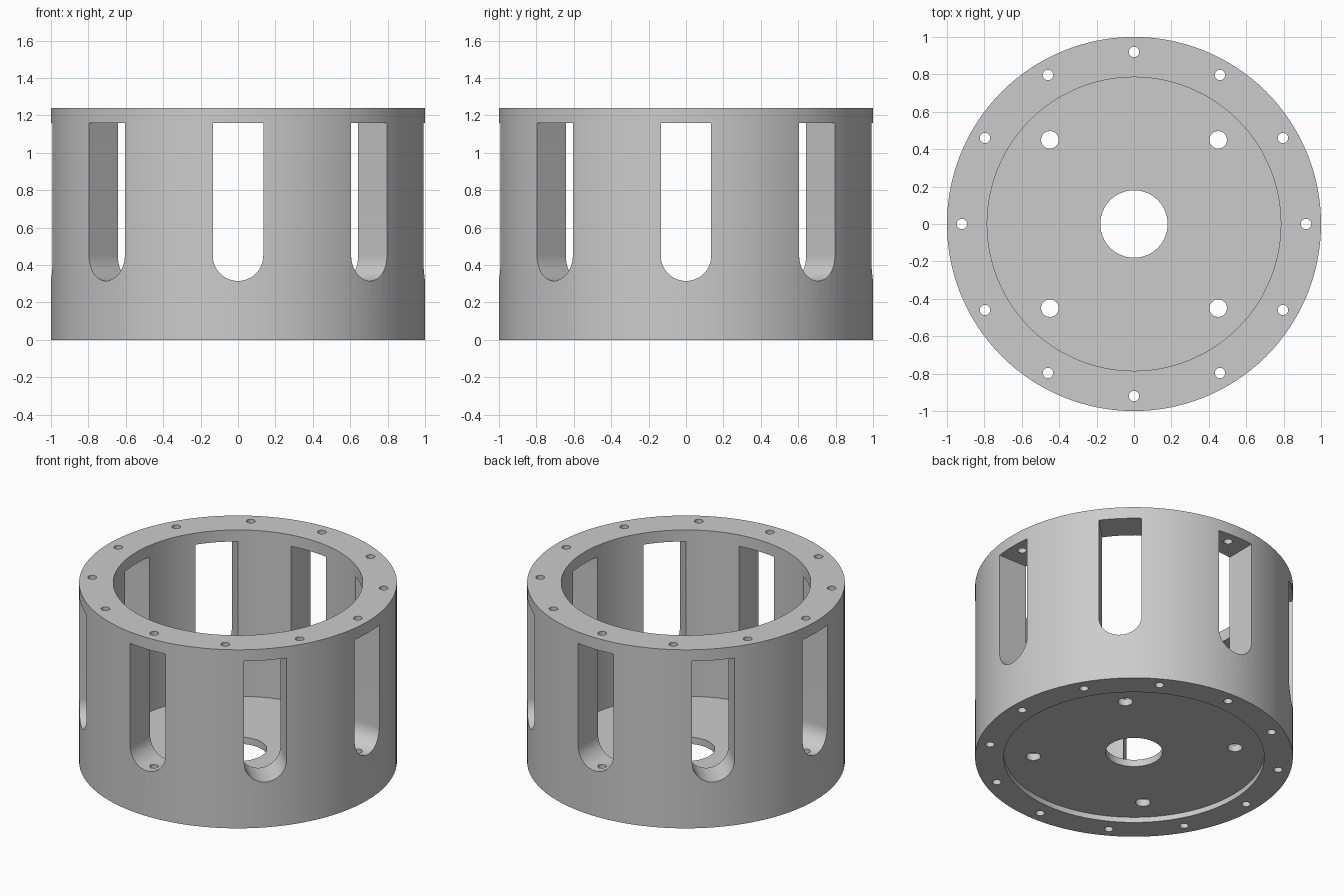
import bpy, bmesh
from math import sin, cos, pi, radians
from mathutils import Matrix, Vector

cube = bpy.data.objects.get("Cube")
if cube:
    bpy.data.objects.remove(cube, do_unlink=True)

RADIUS, INNER, HEIGHT = 1.0, 0.785, 1.24
FLOOR_BOTTOM, FLOOR_TOP = 0.037, 0.085
SEGMENTS = 128

grey = bpy.data.materials.new("plain grey")
grey.use_nodes = True
colour = (0.6, 0.6, 0.6, 1)
grey.diffuse_color = colour
grey.node_tree.nodes["Principled BSDF"].inputs["Base Color"].default_value = colour


def finish(bm, name):
    bmesh.ops.recalc_face_normals(bm, faces=bm.faces)
    mesh = bpy.data.meshes.new(name)
    bm.to_mesh(mesh)
    bm.free()
    mesh.materials.append(grey)
    obj = bpy.data.objects.new(name, mesh)
    bpy.context.collection.objects.link(obj)
    return obj


def lathe(profile, name):
    """Turn a closed (radius, z) profile around the z axis."""
    bm = bmesh.new()
    rings = []
    for i in range(SEGMENTS):
        a = 2 * pi * i / SEGMENTS
        rings.append([bm.verts.new((r * cos(a), r * sin(a), z)) for r, z in profile])
    n = len(profile)
    for i, ring in enumerate(rings):
        following = rings[(i + 1) % SEGMENTS]
        for j in range(n):
            k = (j + 1) % n
            bm.faces.new((ring[j], following[j], following[k], ring[k]))
    return finish(bm, name)


def add_slot(bm, angle, half_width=0.135, base=0.45, top=1.16):
    """Radial prism with a flat top and a round bottom."""
    outline = [(half_width, top), (-half_width, top)]
    for i in range(25):
        a = pi + pi * i / 24
        outline.append((half_width * cos(a), base + half_width * sin(a)))
    turn = Matrix.Rotation(angle, 4, 'Z')
    face = bm.faces.new([bm.verts.new(turn @ Vector((0.6, y, z))) for y, z in outline])
    out = bmesh.ops.extrude_face_region(bm, geom=[face])["geom"]
    verts = [v for v in out if isinstance(v, bmesh.types.BMVert)]
    bmesh.ops.translate(bm, verts=verts, vec=turn @ Vector((0.6, 0, 0)))


def add_drill(bm, x, y, radius, low, high):
    bmesh.ops.create_cone(bm, cap_ends=True, segments=24, radius1=radius, radius2=radius,
                          depth=high - low, matrix=Matrix.Translation((x, y, (low + high) / 2)))


def cut(target, cutter):
    mod = target.modifiers.new("cut", 'BOOLEAN')
    mod.operation = 'DIFFERENCE'
    mod.solver = 'EXACT'
    mod.object = cutter
    cutter.hide_render = True
    bpy.ops.object.select_all(action='DESELECT')
    target.select_set(True)
    bpy.context.view_layer.objects.active = target
    bpy.ops.object.modifier_apply(modifier=mod.name)
    bpy.data.objects.remove(cutter, do_unlink=True)


# Turned cup with a central bore and a shallow recess underneath
housing = lathe([(0.18, FLOOR_BOTTOM), (0.82, FLOOR_BOTTOM), (0.82, 0), (RADIUS, 0),
                 (RADIUS, HEIGHT), (INNER, HEIGHT), (INNER, FLOOR_TOP), (0.18, FLOOR_TOP)],
                "slotted_housing")

# Eight round-bottomed slots around the wall
bm = bmesh.new()
for i in range(8):
    add_slot(bm, radians(45 * i))
cut(housing, finish(bm, "slot_cutter"))

# Twelve bolt holes through the wall and four holes in the floor
bm = bmesh.new()
for i in range(12):
    a = radians(30 * i)
    add_drill(bm, 0.92 * cos(a), 0.92 * sin(a), 0.028, -0.1, HEIGHT + 0.1)
for x in (-0.45, 0.45):
    for y in (-0.45, 0.45):
        add_drill(bm, x, y, 0.047, -0.1, 0.3)
cut(housing, finish(bm, "drill_cutter"))

bpy.ops.object.shade_smooth_by_angle(angle=radians(30))
